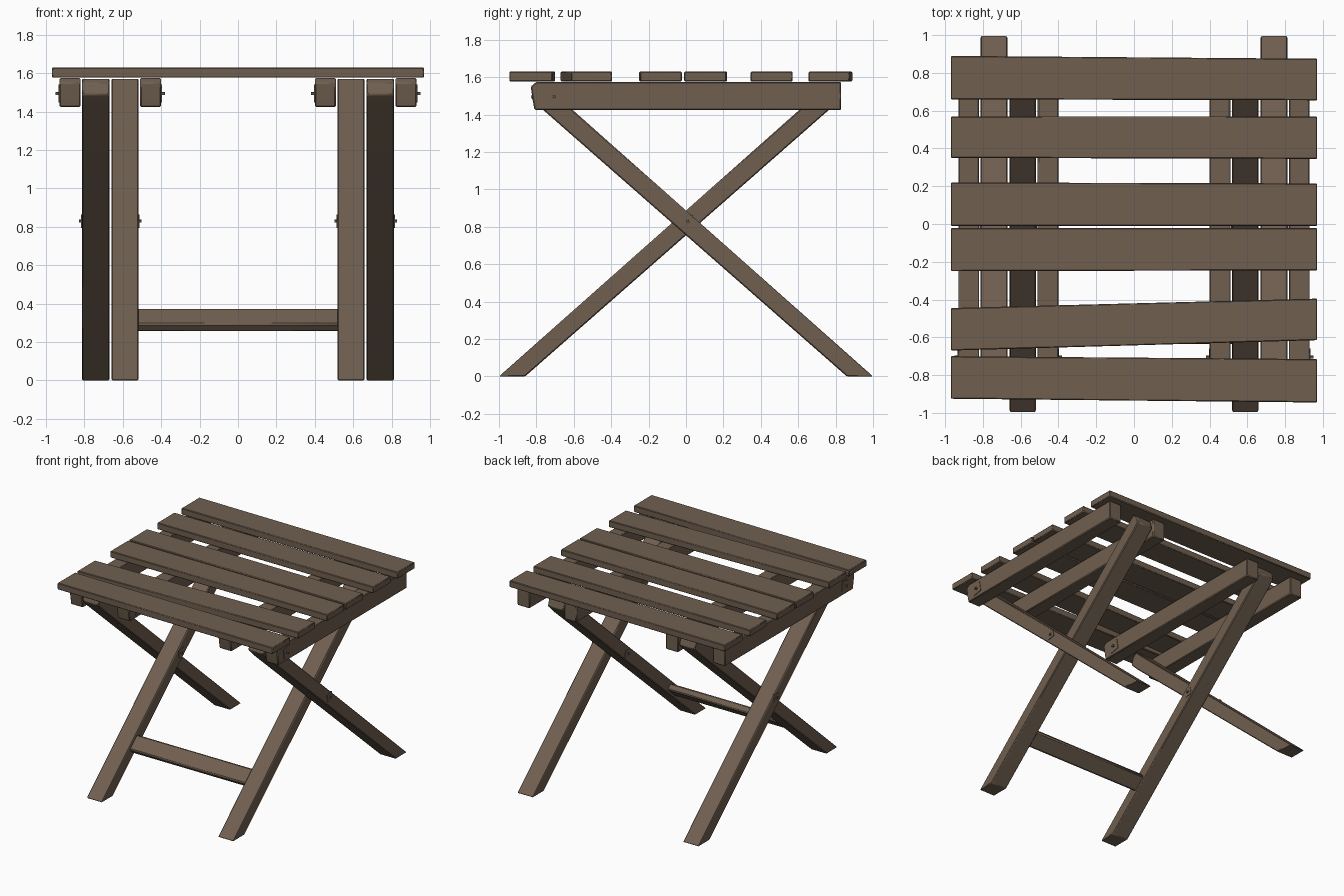
import bpy, bmesh, math
from mathutils import Matrix, Vector

if "Cube" in bpy.data.objects:
    bpy.data.objects.remove(bpy.data.objects["Cube"])

wood = bpy.data.materials.new("brown_wood")
wood.diffuse_color = (0.16, 0.115, 0.08, 1)
wood.use_nodes = True
wood.node_tree.nodes["Principled BSDF"].inputs["Base Color"].default_value = wood.diffuse_color


def prism(name, profile, a, b, axis="x", bevel=0.006):
    """Extrude a closed 2D profile from a to b: (y, z) along x, or (x, y) along z."""
    def point(p, t):
        return (t, p[0], p[1]) if axis == "x" else (p[0], p[1], t)
    bm = bmesh.new()
    base = bm.faces.new([bm.verts.new(point(p, a)) for p in profile])
    ext = bmesh.ops.extrude_face_region(bm, geom=[base])
    verts = [v for v in ext["geom"] if isinstance(v, bmesh.types.BMVert)]
    shift = Vector((b - a, 0, 0)) if axis == "x" else Vector((0, 0, b - a))
    bmesh.ops.translate(bm, verts=verts, vec=shift)
    bmesh.ops.recalc_face_normals(bm, faces=bm.faces)
    mesh = bpy.data.meshes.new(name)
    bm.to_mesh(mesh)
    bm.free()
    mesh.materials.append(wood)
    obj = bpy.data.objects.new(name, mesh)
    bpy.context.collection.objects.link(obj)
    bpy.ops.object.select_all(action="DESELECT")
    obj.select_set(True)
    bpy.context.view_layer.objects.active = obj
    bpy.ops.object.shade_smooth_by_angle(angle=math.radians(30))
    if bevel:
        mod = obj.modifiers.new("worn_edges", "BEVEL")
        mod.width = bevel
        mod.segments = 1
    return obj


def rect(cy, cz, w, h, angle):
    """Rectangle profile turned by an angle in degrees."""
    rot = Matrix.Rotation(math.radians(angle), 2)
    return [tuple(Vector((cy, cz)) + rot @ Vector((sx * w / 2, sz * h / 2)))
            for sx, sz in ((-1, -1), (1, -1), (1, 1), (-1, 1))]


# Seat slats: y edges at the left end (low, high) and the right end (low, high)
slats = [(0.66, 0.89, 0.655, 0.875), (0.35, 0.57, 0.345, 0.57),
         (-0.01, 0.22, -0.01, 0.215), (-0.25, -0.022, -0.245, -0.022),
         (-0.67, -0.445, -0.615, -0.395), (-0.925, -0.70, -0.945, -0.715)]
for i, (l0, l1, r0, r1) in enumerate(slats):
    prism(f"seat_slat_{i + 1}", [(-0.97, l0), (0.97, r0), (0.97, r1), (-0.97, l1)],
          1.577, 1.63, axis="z", bevel=0.005)

# Side profiles of the rails and of the leg with its foot at the front
rail = [(-0.81, 1.425), (0.83, 1.425), (0.83, 1.575), (-0.80, 1.575), (-0.83, 1.55), (-0.82, 1.48)]
leg = [(-1.0, 0.0), (-0.86, 0.0), (0.77, 1.43), (0.83, 1.49), (0.81, 1.55), (0.775, 1.575)]
leg_back = [(-y, z) for y, z in leg]

for side, s in (("left", -1), ("right", 1)):
    # Seat rails
    prism(f"outer_rail_{side}", rail, s * 0.82, s * 0.93)
    prism(f"inner_rail_{side}", rail, s * 0.40, s * 0.51)
    # Crossed legs
    prism(f"inner_leg_{side}", leg, s * 0.518, s * 0.659)
    prism(f"outer_leg_{side}", leg_back, s * 0.67, s * 0.813)
    # Square bolt plates with small pins, on both faces of each joint
    joints = (("rail", -0.705, 1.495, 0.93, 0.40, 0.08, 0.02),
              ("leg", 0.01, 0.83, 0.813, 0.518, 0.06, 0.015))
    for joint, y, z, x_out, x_in, size, reach in joints:
        for where, x, d in (("outer", x_out, 1), ("inner", x_in, -1)):
            prism(f"{joint}_{where}_plate_{side}", rect(y, z, size, size, 10),
                  s * (x - d * 0.01), s * (x + d * 0.004), bevel=0)
            prism(f"{joint}_{where}_pin_{side}", rect(y, z, 0.014, 0.014, 10),
                  s * x, s * (x + d * reach), bevel=0)

# Flat stretcher between the front feet, leaning with the legs
prism("stretcher", rect(-0.575, 0.315, 0.13, 0.055, 41.5), -0.53, 0.53, bevel=0.01)
